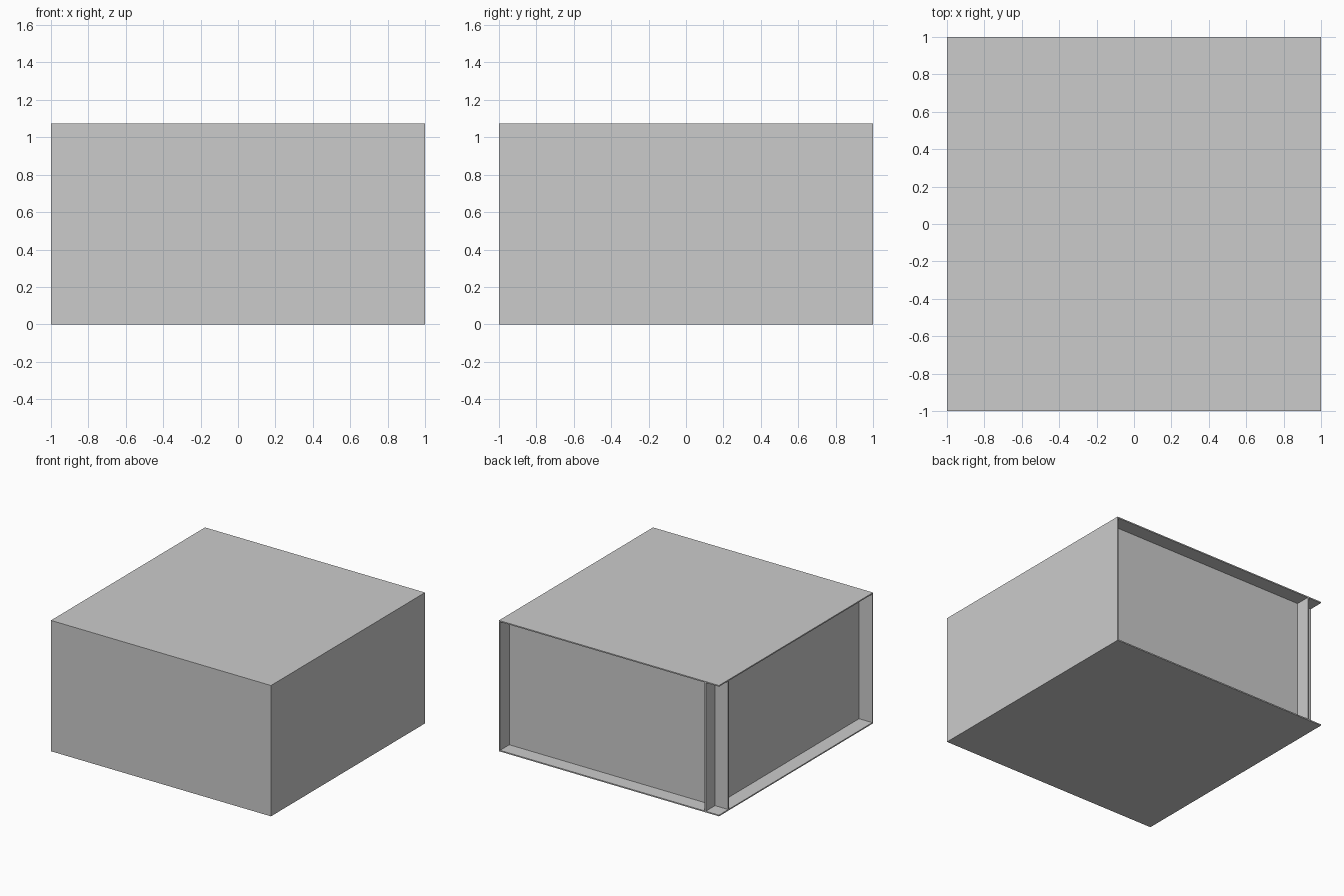
import bpy

if "Cube" in bpy.data.objects:
    bpy.data.objects.remove(bpy.data.objects["Cube"])

T = 0.01      # sheet thickness
H = 1.075     # total height
INSET = 0.12  # setback of the back and left panels


def panel(name, lo, hi):
    """Axis-aligned thin sheet between two corners."""
    bpy.ops.mesh.primitive_cube_add(size=1, location=[(a + b) / 2 for a, b in zip(lo, hi)])
    ob = bpy.context.object
    ob.name = name
    ob.scale = [b - a for a, b in zip(lo, hi)]
    bpy.ops.object.transform_apply(location=False, rotation=False, scale=True)


# Floor and lid
panel("bottom_panel", (-1, -1, 0), (1, 1, T))
panel("top_panel", (-1, -1, H - T), (1, 1, H))

# Outer walls, flush with the edges
panel("front_panel", (-1, -1, T), (1, -1 + T, H - T))
panel("right_panel", (1 - T, -1 + T, T), (1, 1, H - T))

# Inset walls, crossing each other near the back left corner
p = 1 - INSET
panel("back_panel", (-1, p - T, T), (1 - T, p, H - T))
panel("left_panel", (-p, -1 + T, T), (-p + T, 1, H - T))
